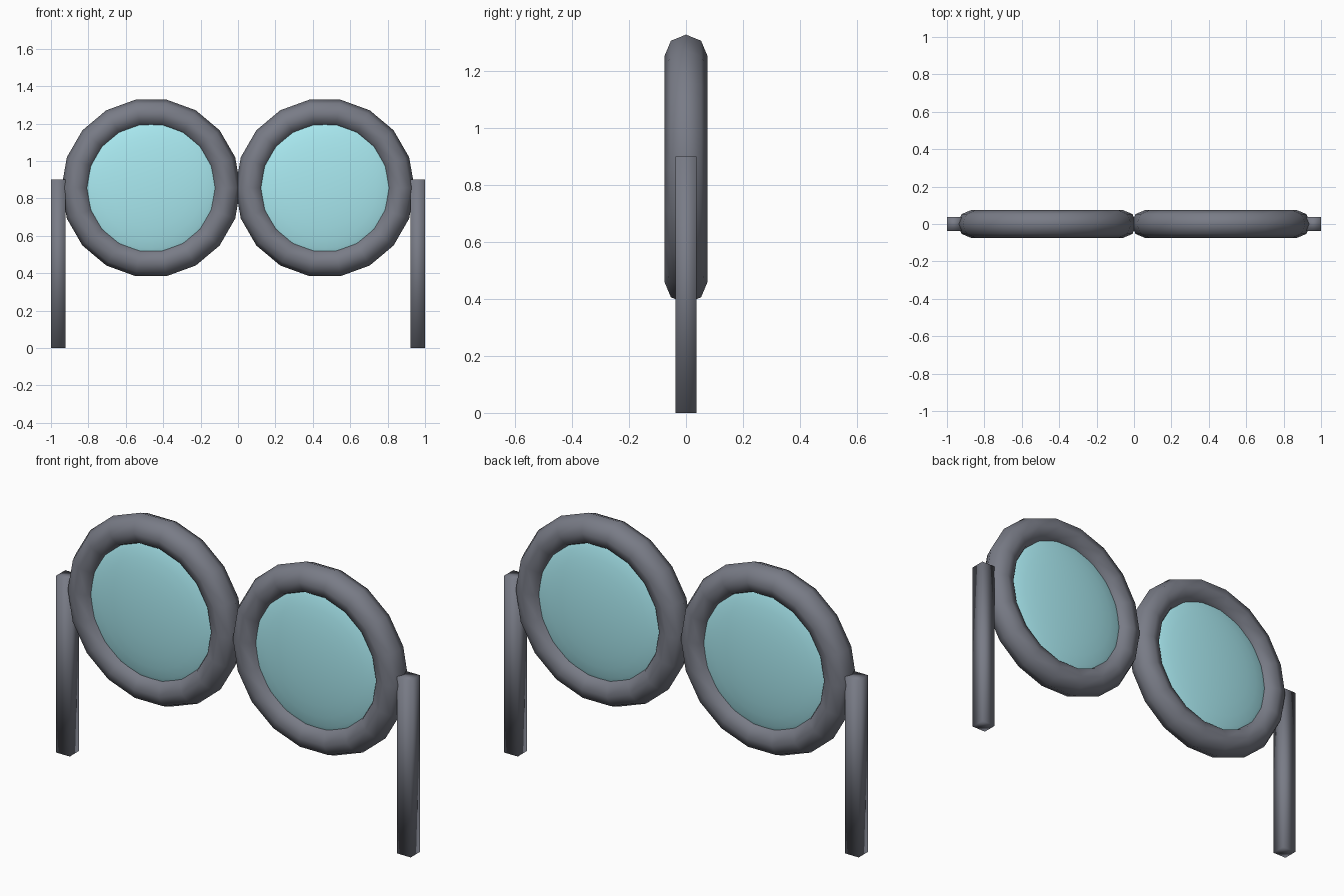
import bpy
import math

if "Cube" in bpy.data.objects:
    bpy.data.objects.remove(bpy.data.objects["Cube"])


def material(name, color):
    m = bpy.data.materials.new(name)
    m.diffuse_color = color
    m.use_nodes = True
    m.node_tree.nodes["Principled BSDF"].inputs["Base Color"].default_value = m.diffuse_color
    return m


frame_mat = material("frame_grey", (0.19, 0.20, 0.24, 1))
lens_mat = material("lens_cyan", (0.40, 0.82, 0.88, 1))


def finish(name, mat):
    ob = bpy.context.object
    ob.name = name
    ob.data.materials.append(mat)
    bpy.ops.object.transform_apply(location=False, rotation=True, scale=True)
    bpy.ops.object.shade_smooth()
    return ob


RING_X, RING_Z = 0.465, 0.856

for side, s in (("left", -1), ("right", 1)):
    centre = (s * RING_X, 0, RING_Z)

    # round rim, 18 sides with an octagonal tube
    bpy.ops.mesh.primitive_torus_add(
        major_segments=18, minor_segments=8,
        major_radius=0.404, minor_radius=0.075,
        location=centre, rotation=(math.pi / 2, 0, 0))
    finish(side + "_rim", frame_mat)

    # domed lens, a flattened sphere seated in the rim
    bpy.ops.mesh.primitive_uv_sphere_add(
        segments=32, ring_count=16, radius=1,
        location=centre, rotation=(math.pi / 2, 0, 0),
        scale=(0.388, 0.388, 0.07))
    finish(side + "_lens", lens_mat)

    # upright temple bar
    bpy.ops.mesh.primitive_cube_add(
        size=1, location=(s * 0.961, 0, 0.45), scale=(0.078, 0.075, 0.9))
    finish(side + "_temple", frame_mat)
